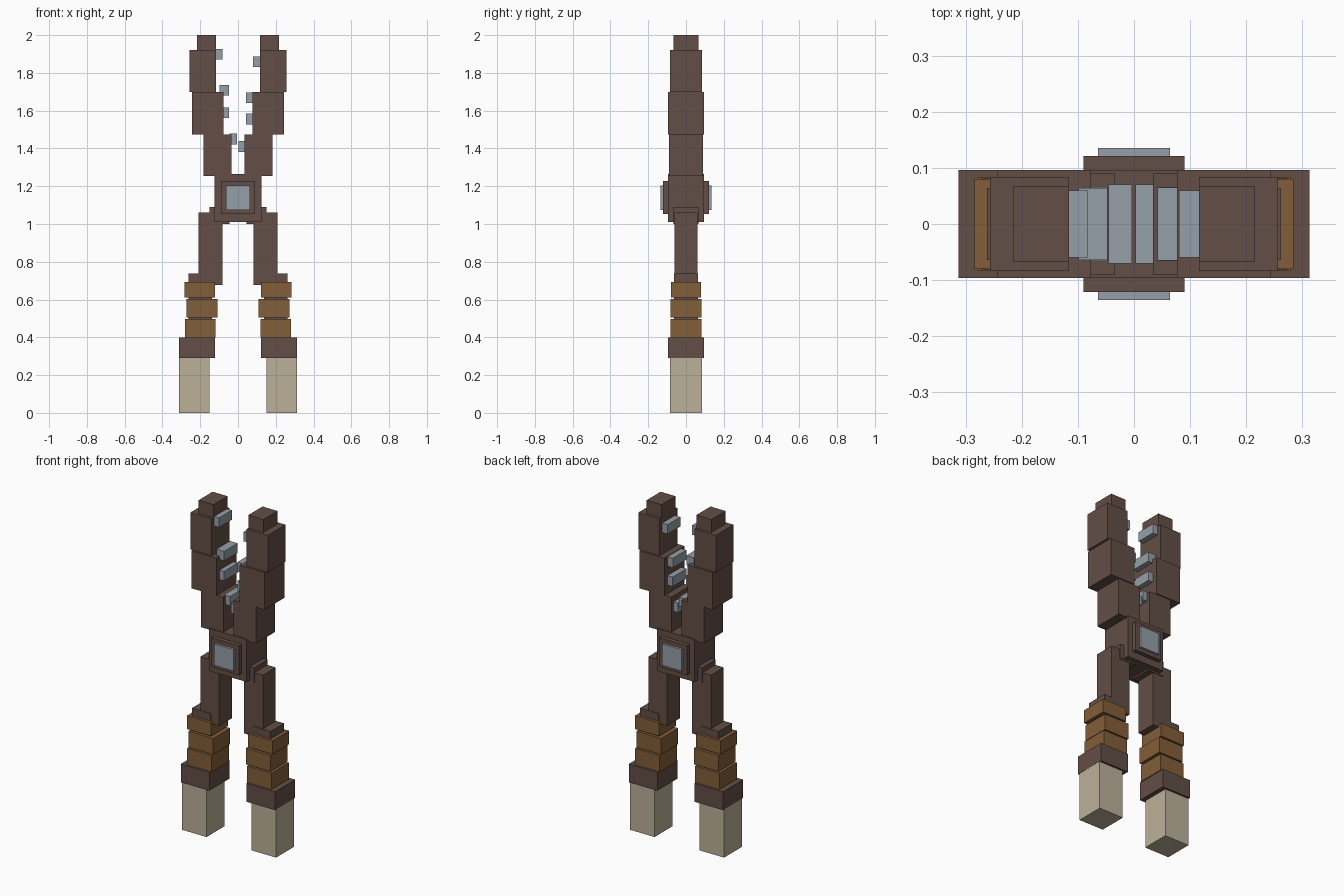
import bpy


def material(name, rgb):
    m = bpy.data.materials.new(name)
    m.diffuse_color = (*rgb, 1.0)
    return m


BROWN = material("dark_brown", (0.125, 0.076, 0.061))
TAN = material("grip_orange_brown", (0.225, 0.112, 0.040))
CREAM = material("cream", (0.50, 0.44, 0.32))
STEEL = material("steel_grey", (0.30, 0.35, 0.39))


def box(name, x0, x1, y0, y1, z0, z1, mat):
    """Axis-aligned block given by its extents."""
    bpy.ops.mesh.primitive_cube_add(size=1)
    ob = bpy.context.object
    ob.name = name
    ob.location = ((x0 + x1) / 2, (y0 + y1) / 2, (z0 + z1) / 2)
    ob.scale = (x1 - x0, y1 - y0, z1 - z0)
    bpy.ops.object.transform_apply(location=True, scale=True)
    ob.data.materials.append(mat)
    return ob


# Mirrored parts: name, inner x, outer x, half depth, bottom, top, colour
arm_parts = [
    ("jaw_tip", 0.116, 0.216, 0.067, 1.92, 2.0, BROWN),
    ("jaw_upper", 0.116, 0.257, 0.084, 1.70, 1.922, BROWN),
    ("jaw_middle", 0.077, 0.243, 0.096, 1.475, 1.70, BROWN),
    ("jaw_lower", 0.034, 0.183, 0.090, 1.255, 1.475, BROWN),
    ("handle_joint", 0.045, 0.152, 0.065, 1.0, 1.09, BROWN),
    ("handle_shaft", 0.083, 0.208, 0.061, 0.677, 1.06, BROWN),
    ("grip_core", 0.138, 0.262, 0.064, 0.38, 0.737, BROWN),
    ("grip_band_top", 0.123, 0.284, 0.080, 0.612, 0.692, TAN),
    ("grip_band_middle", 0.109, 0.273, 0.082, 0.506, 0.602, TAN),
    ("grip_band_bottom", 0.118, 0.280, 0.083, 0.398, 0.498, TAN),
    ("handle_collar", 0.123, 0.313, 0.096, 0.29, 0.40, BROWN),
    ("handle_end", 0.150, 0.312, 0.084, 0.0, 0.29, CREAM),
]
for side, s in (("left", -1), ("right", 1)):
    for name, xi, xo, d, z0, z1, mat in arm_parts:
        lo, hi = sorted((s * xi, s * xo))
        box(f"{side}_{name}", lo, hi, -d, d, z0, z1, mat)

# Staggered teeth on the inner jaw faces: side, tip x, root x, half depth, bottom
teeth = [
    (-1, 0.083, 0.125, 0.060, 1.870),
    (-1, 0.047, 0.099, 0.064, 1.680),
    (-1, 0.047, 0.085, 0.066, 1.560),
    (-1, 0.004, 0.045, 0.070, 1.422),
    (1, 0.080, 0.125, 0.060, 1.830),
    (1, 0.042, 0.085, 0.065, 1.640),
    (1, 0.042, 0.085, 0.066, 1.527),
    (1, 0.003, 0.040, 0.070, 1.382),
]
for i, (s, xi, xo, d, z) in enumerate(teeth):
    lo, hi = sorted((s * xi, s * xo))
    box(f"tooth_{i + 1}", lo, hi, -d, d, z, z + 0.057, STEEL)

# Pivot block with a raised plate and steel bolt running front to back
box("pivot_block", -0.124, 0.124, -0.096, 0.096, 1.01, 1.265, BROWN)
box("pivot_plate", -0.09, 0.09, -0.121, 0.121, 1.052, 1.228, BROWN)
box("pivot_bolt", -0.064, 0.064, -0.135, 0.135, 1.074, 1.203, STEEL)
